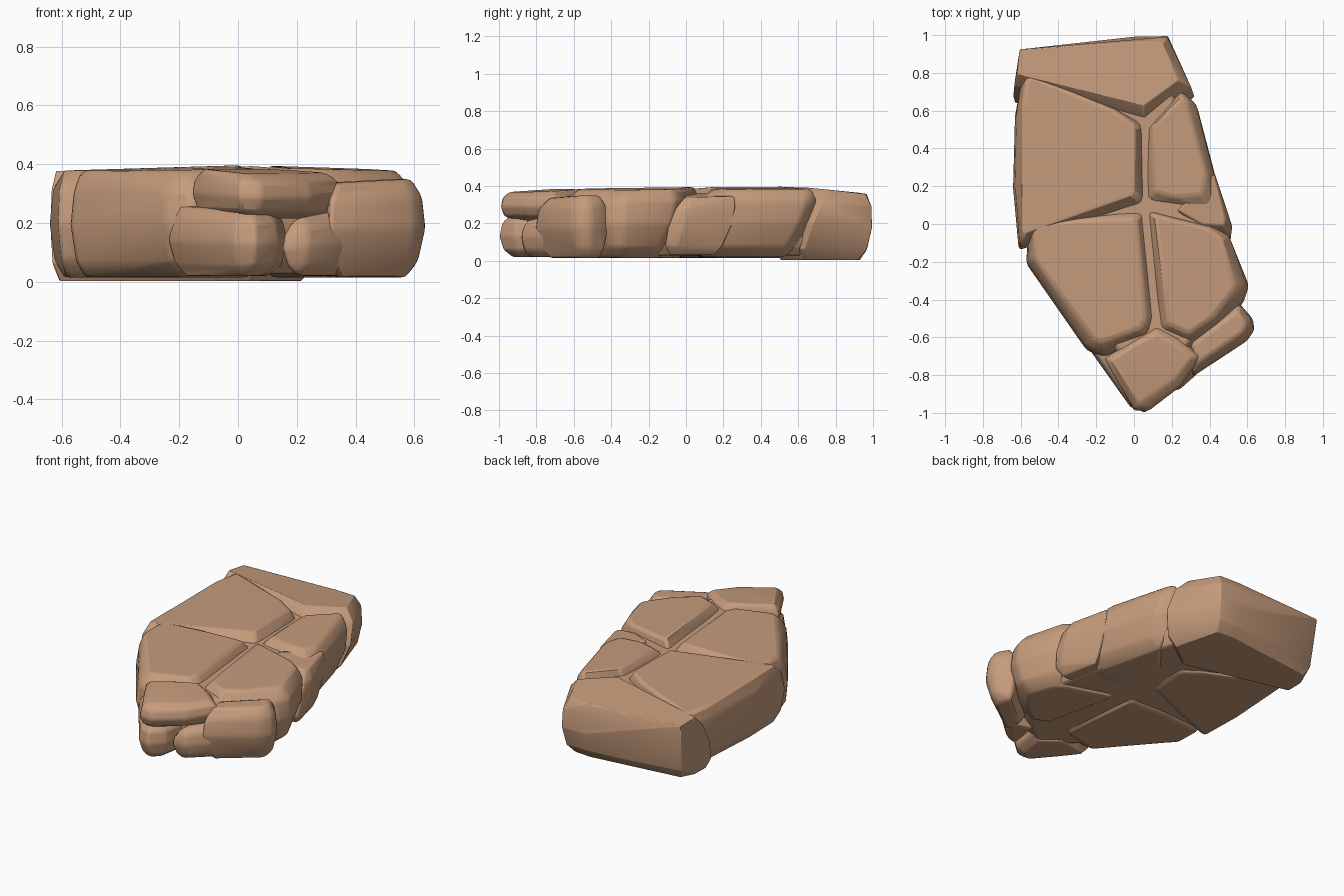
import bpy, bmesh, random
from math import radians
from mathutils import Vector

if "Cube" in bpy.data.objects:
    bpy.data.objects.remove(bpy.data.objects["Cube"])

random.seed(4)
clay = bpy.data.materials.new("warm_brown_rock")
clay.use_nodes = True
COLOR = (0.56, 0.33, 0.2, 1)
clay.diffuse_color = COLOR
bsdf = clay.node_tree.nodes["Principled BSDF"]
bsdf.inputs["Base Color"].default_value = COLOR
bsdf.inputs["Roughness"].default_value = 0.9

# Height fraction and inset of each ring, from the underside to the top
RINGS = [(0, 0.075), (0.16, 0.025), (0.5, 0), (0.82, 0.012), (1, 0.055)]


def inward(pts):
    """Mitred inward direction at each corner of a clockwise outline."""
    result = []
    for i, p in enumerate(pts):
        a = (p - pts[i - 1]).normalized()
        b = (pts[(i + 1) % len(pts)] - p).normalized()
        na, nb = Vector((a.y, -a.x)), Vector((b.y, -b.x))
        result.append((na + nb) / max(1 + na.dot(nb), 0.6))
    return result


def stone(name, outline, low, high, lean=(0, 0), tilt=(0, 0), soft=1.0):
    """Chiselled stone: hull of inset rings; lean is for its front and back."""
    pts = [Vector(p) for p in outline]
    mid = sum(pts, Vector((0, 0))) / len(pts)
    bm = bmesh.new()
    for frac, inset in RINGS:
        for p, inner in zip(pts, inward(pts)):
            wide = 1 - 0.35 * inner.normalized().dot(Vector((0.7, -0.7)))
            q = p + inner * inset * soft * wide * random.uniform(0.8, 1.25)
            z = low + (high - low) * frac
            slope = (q - mid).dot(Vector(tilt)) * frac
            shift = lean[p.y > mid.y] * (z - 0.3)
            bm.verts.new((q.x, q.y + shift, z + slope))
    hull = bmesh.ops.convex_hull(bm, input=bm.verts[:])
    spare = {g for g in hull["geom_interior"] + hull["geom_unused"]
             if isinstance(g, bmesh.types.BMVert)}
    bmesh.ops.delete(bm, geom=list(spare), context="VERTS")
    bmesh.ops.dissolve_limit(bm, angle_limit=radians(6), verts=bm.verts[:],
                             edges=bm.edges[:])
    bmesh.ops.recalc_face_normals(bm, faces=bm.faces[:])
    mesh = bpy.data.meshes.new(name)
    bm.to_mesh(mesh)
    bm.free()
    mesh.materials.append(clay)
    obj = bpy.data.objects.new(name, mesh)
    bpy.context.collection.objects.link(obj)
    # Worn edges
    bevel = obj.modifiers.new("worn_edges", "BEVEL")
    bevel.width = 0.018
    bevel.segments = 2
    bevel.limit_method = "ANGLE"
    bevel.angle_limit = radians(14)
    bpy.ops.object.select_all(action="DESELECT")
    obj.select_set(True)
    bpy.context.view_layer.objects.active = obj
    bpy.ops.object.shade_smooth_by_angle(angle=radians(30))


# Recessed core that closes the cracks
stone("core", [(-0.54, 0.75), (0.1, 0.9), (0.25, 0.68), (0.38, 0.3), (0.45, 0),
               (0.53, -0.38), (0.3, -0.7), (0.05, -0.86), (-0.15, -0.64),
               (-0.52, -0.12)], 0.028, 0.345, soft=0.7)

# Back slab
stone("back_stone", [(-0.6, 0.91), (-0.2, 0.975), (0.02, 1.0), (0.18, 1.0),
                     (0.32, 0.72), (0.27, 0.68), (0.06, 0.52), (-0.58, 0.79),
                     (-0.64, 0.72)], 0.003, 0.372, (0.4, 0.05), (0, -0.1))

# Middle slabs
stone("middle_right_stone", [(-0.59, 0.82), (-0.1, 0.62), (0.06, 0.53),
                             (0.07, 0.09), (-0.5, 0.01), (-0.61, -0.13),
                             (-0.64, 0.2), (-0.63, 0.6)],
      0.015, 0.385, (0.1, 0.3), (0.03, 0))
stone("middle_left_stone", [(0.25, 0.71), (0.34, 0.64), (0.44, 0.25),
                            (0.45, 0.03), (0.2, 0.06), (0.05, 0.1),
                            (0.06, 0.5)], 0.02, 0.385, (0.3, 0.4), (-0.03, 0))
stone("side_chip", [(0.43, 0.28), (0.47, 0.17), (0.52, 0.02), (0.51, -0.06),
                    (0.35, -0.05), (0.2, 0.06)],
      0.03, 0.345, (0.3, 0.3), (-0.1, 0), 0.5)

# Front slabs
stone("front_right_stone", [(-0.56, 0.02), (-0.3, 0.05), (0.06, 0.08),
                            (0.13, -0.5), (0.1, -0.61), (-0.16, -0.71),
                            (-0.25, -0.67), (-0.57, -0.2)],
      0.015, 0.383, (0, 0.1), (0.02, 0.01))
stone("front_left_stone", [(0.06, 0.08), (0.4, 0.0), (0.51, -0.05),
                           (0.61, -0.33), (0.58, -0.42), (0.46, -0.54),
                           (0.3, -0.66), (0.12, -0.57)],
      0.015, 0.383, (0, 0.3), (-0.03, 0.01))

# Front corner with a low foot beside the tip
stone("front_left_corner", [(0.55, -0.41), (0.63, -0.5), (0.64, -0.56),
                            (0.6, -0.62), (0.44, -0.7), (0.31, -0.81),
                            (0.28, -0.62)],
      0.015, 0.345, (0, 0), (0.03, 0.03), 0.7)
stone("corner_foot", [(0.2, -0.6), (0.45, -0.66), (0.33, -0.8), (0.24, -0.88),
                      (0.15, -0.88)], 0.02, 0.23, (0, 0), (0.2, 0), 0.6)

# Split tip
stone("upper_tip", [(-0.16, -0.71), (0.0, -0.61), (0.12, -0.54), (0.24, -0.6),
                    (0.36, -0.7), (0.25, -0.86), (0.08, -0.99), (0.0, -0.99)],
      0.215, 0.375, (0, 0), (-0.03, 0.05), 0.8)
stone("lower_tip", [(-0.24, -0.66), (0, -0.6), (0.18, -0.7), (0.14, -0.92),
                    (0.06, -1.0), (-0.02, -0.97), (-0.15, -0.79)],
      0.02, 0.25, (0, 0), (0, 0.05), 0.7)
